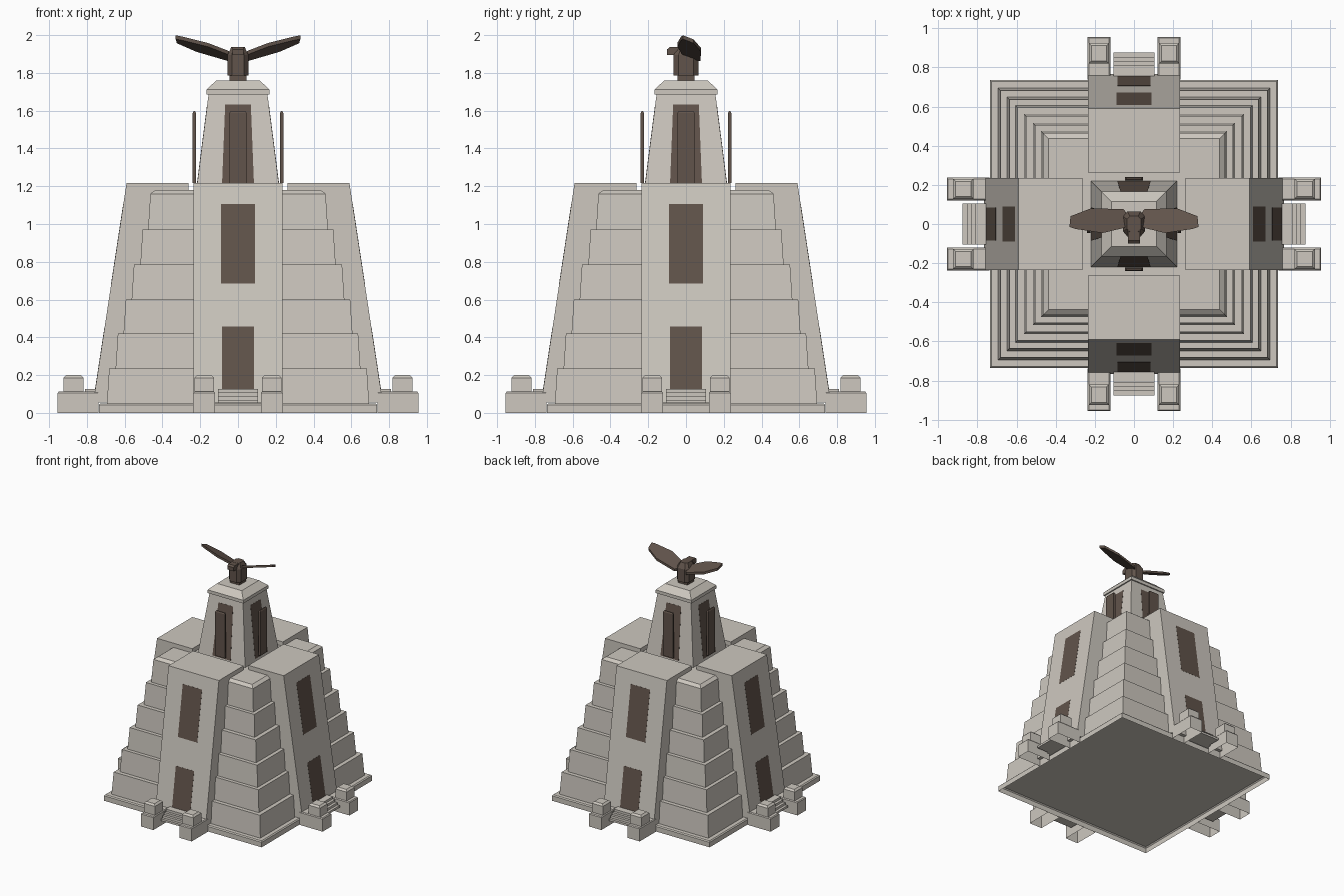
import bpy, bmesh, math
from mathutils import Matrix

if "Cube" in bpy.data.objects:
    bpy.data.objects.remove(bpy.data.objects["Cube"])


def material(name, rgb):
    m = bpy.data.materials.new(name)
    m.diffuse_color = (*rgb, 1)
    m.use_nodes = True
    m.node_tree.nodes["Principled BSDF"].inputs["Base Color"].default_value = m.diffuse_color
    return m


STONE = material("pale_stone", (0.61, 0.575, 0.52))
BROWN = material("dark_brown", (0.12, 0.088, 0.07))


def finish(bm, name, mat, turn=0):
    bmesh.ops.rotate(bm, verts=bm.verts, cent=(0, 0, 0),
                     matrix=Matrix.Rotation(turn * math.pi / 2, 3, 'Z'))
    me = bpy.data.meshes.new(name)
    bm.to_mesh(me)
    bm.free()
    me.materials.append(mat)
    ob = bpy.data.objects.new(name, me)
    bpy.context.collection.objects.link(ob)
    return ob


def loft(name, rings, mat, turn=0, open_bottom=False):
    """Skin a list of point rings and cap both ends."""
    bm = bmesh.new()
    rows = [[bm.verts.new(p) for p in r] for r in rings]
    n = len(rows[0])
    for a, b in zip(rows, rows[1:]):
        for i in range(n):
            j = (i + 1) % n
            bm.faces.new((a[i], a[j], b[j], b[i]))
    bm.faces.new(rows[-1])
    cap = bm.faces.new(rows[0][::-1])
    bmesh.ops.recalc_face_normals(bm, faces=bm.faces)
    if open_bottom:
        bmesh.ops.delete(bm, geom=[cap], context='FACES_ONLY')
    return finish(bm, name, mat, turn)


def rect(hx, hy, z, cx=0, cy=0):
    return [(cx + sx * hx, cy + sy * hy, z)
            for sx, sy in ((-1, -1), (1, -1), (1, 1), (-1, 1))]


def across(name, profile, x0, x1, mat, turn=0):
    """Extrude a (depth, z) profile sideways; depth points to the front."""
    return loft(name, [[(x, -d, z) for d, z in profile] for x in (x0, x1)], mat, turn)


# hollow plinth and the stepped core on it
loft("plinth", [rect(h, h, z) for h, z in ((0.736, 0), (0.736, 0.042), (0.728, 0.05))],
     STONE, 0, True)
core = []
zs = [0.05, 0.235, 0.42, 0.60, 0.785, 0.97, 1.16]
for i, h in enumerate((0.694, 0.648, 0.606, 0.563, 0.517, 0.476)):
    core += [(h, zs[i]), (h - 0.012, zs[i + 1])]
core.append((0.438, 1.18))
loft("stepped_core", [rect(h, h, z) for h, z in core], STONE, 0, True)

# upper tower and its cap
loft("tower", [rect(h, h, z) for h, z in ((0.222, 1.17), (0.156, 1.685))], STONE)
loft("tower_cap", [rect(h, h, z) for h, z in
                   ((0.166, 1.685), (0.166, 1.712), (0.115, 1.76))], STONE)


def slope(z):
    return 0.775 - 0.152 * z


def tower_face(z):
    return 0.222 - 0.128 * (z - 1.17)


def plate(name, z0, z1, x0, x1, raised, mat, turn):
    """Thin plate lying on the sloping pylon front."""
    across(name, [(slope(z0) - 0.004, z0), (slope(z0) + raised, z0),
                  (slope(z1) + raised, z1), (slope(z1) - 0.004, z1)], x0, x1, mat, turn)


# one entrance wing on each of the four sides
for t in range(4):
    across("pylon", [(0.262, 0.055), (0.262, 1.216), (slope(1.216), 1.216),
                     (slope(0.055), 0.055)], -0.235, 0.235, STONE, t)
    plate("door", 0.125, 0.457, -0.085, 0.085, 0.001, BROWN, t)
    plate("tall_window", 0.685, 1.107, -0.09, 0.09, 0.001, BROWN, t)

    # stairs
    stair = [(0.74, 0.127), (0.74, 0.052), (0.875, 0.052)]
    for d, z in ((0.875, 0.069), (0.853, 0.088), (0.832, 0.107), (0.811, 0.127)):
        stair += [(d, z), (d - 0.0215, z)]
    across("stairs", stair[:-1], -0.106, 0.106, STONE, t)

    # cheek walls with capped posts
    for s in (-1, 1):
        x = s * 0.179
        loft("cheek_wall", [rect(0.058, 0.108, 0, x, -0.847), rect(0.058, 0.108, 0.105, x, -0.847),
                            rect(0.052, 0.102, 0.112, x, -0.847)], STONE, t, True)
        loft("post", [rect(0.052, 0.053, 0.11, x, -0.872), rect(0.052, 0.053, 0.186, x, -0.872),
                      rect(0.038, 0.039, 0.2, x, -0.872)], STONE, t, True)

    # tower recess panel and freestanding slab
    a, b = 1.2, 1.632
    loft("tower_panel", [[(-0.085, -tower_face(a) - o, a), (0.085, -tower_face(a) - o, a),
                          (0.068, -tower_face(b) - o, b), (-0.068, -tower_face(b) - o, b)]
                         for o in (-0.004, 0.001)], BROWN, t)
    loft("slab", [rect(0.045, 0.009, 1.218, 0, -0.231), rect(0.045, 0.009, 1.588, 0, -0.231),
                  rect(0.039, 0.004, 1.598, 0, -0.231)], BROWN, t)


# winged finial: foot, eight-sided body, head
def octagon(hx, hy, z):
    k = 0.6
    return [(x * hx, y * hy, z) for x, y in ((-k, -1), (k, -1), (1, -k), (1, k),
                                             (k, 1), (-k, 1), (-1, k), (-1, -k))]


loft("finial_foot", [rect(0.044, 0.044, z) for z in (1.755, 1.79)], BROWN)
loft("finial_body", [octagon(0.055, 0.065, 1.785), octagon(0.055, 0.065, 1.895),
                     octagon(0.035, 0.04, 1.938)], BROWN)
across("finial_head", [(0.0, 1.895), (0.1, 1.895), (0.1, 1.925), (0.085, 1.937), (0.0, 1.937)],
       -0.03, 0.03, BROWN)

# mirrored wings lying on a tilted plane
outline = [(0.04, -0.015), (0.06, -0.022), (0.16, -0.046), (0.30, -0.025), (0.33, -0.015),
           (0.324, 0.04), (0.22, 0.08), (0.055, 0.076), (0.04, 0.06)]
for s in (-1, 1):
    loft("wing", [[(s * x, y, 1.918 + 0.3 * (x - 0.055) - 0.36 * (y + 0.02) - o)
                   for x, y in outline] for o in (0, 0.02)], BROWN)
